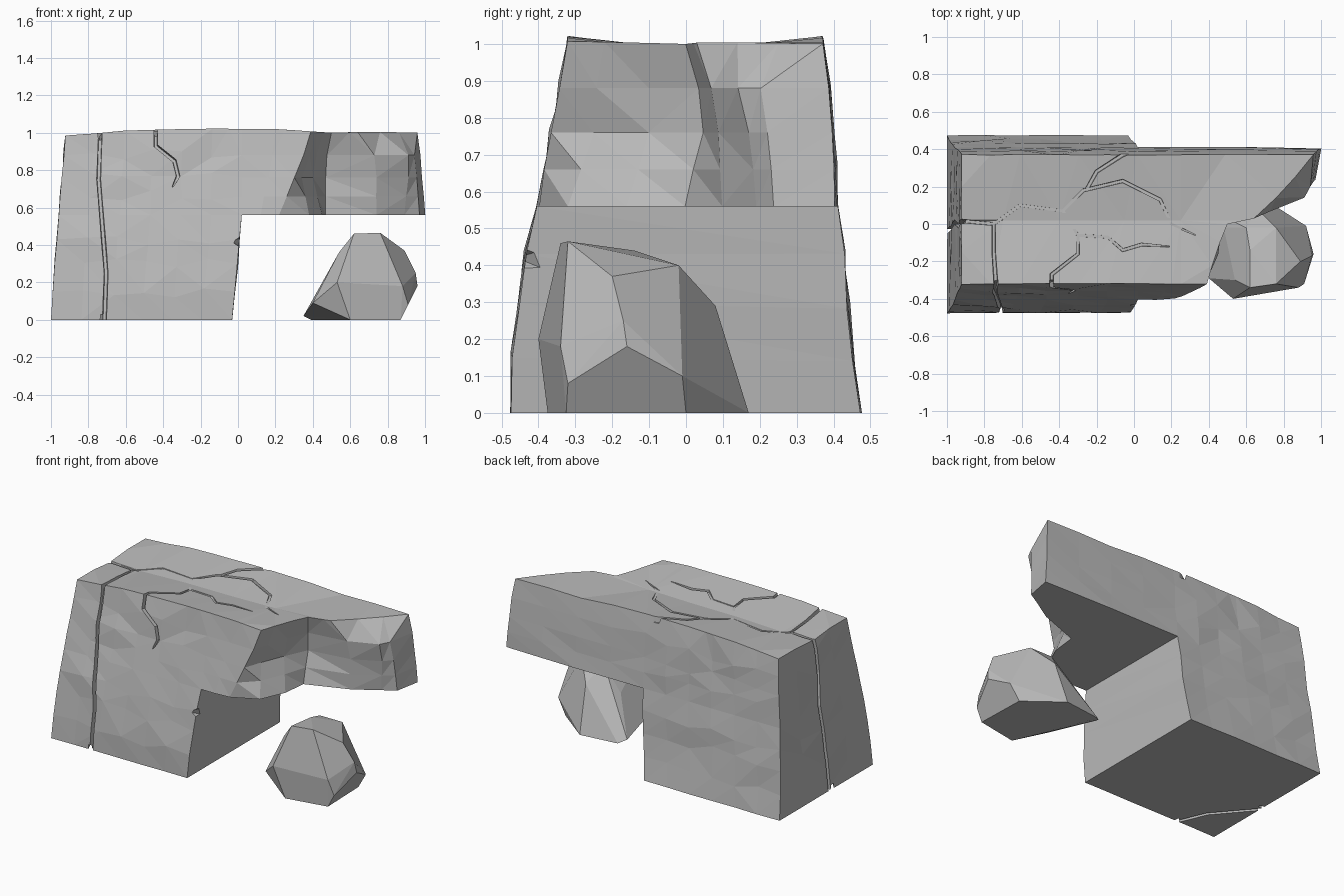
import bpy, bmesh, random
from mathutils import Vector

random.seed(4)
old = bpy.data.objects.get("Cube")
if old:
    bpy.data.objects.remove(old, do_unlink=True)

stone = bpy.data.materials.new("stone_grey")
stone.use_nodes = True
GREY = (0.5, 0.5, 0.5, 1)
stone.diffuse_color = GREY
stone.node_tree.nodes["Principled BSDF"].inputs["Base Color"].default_value = GREY


def make_object(name, bm):
    bmesh.ops.recalc_face_normals(bm, faces=bm.faces[:])
    mesh = bpy.data.meshes.new(name)
    bm.to_mesh(mesh)
    bm.free()
    mesh.materials.append(stone)
    obj = bpy.data.objects.new(name, mesh)
    bpy.context.collection.objects.link(obj)
    return obj


def lerp(a, b, t):
    return a + (b - a) * t


def interp(table, v):
    """Piecewise linear lookup in (key, value) pairs."""
    for (a, p), (b, q) in zip(table, table[1:]):
        if v <= b:
            return lerp(p, q, max(0, (v - a) / (b - a)))
    return table[-1][1]


# Wall profiles: position by height
FRONT = [(0, -.475), (.15, -.47), (.43, -.435), (.56, -.405), (.78, -.36), (1, -.32)]
BACK = [(0, .475), (.15, .452), (.43, .425), (.56, .41), (.85, .392), (1, .37)]
LEFT = [(0, -1), (.3, -.98), (.6, -.955), (1, -.922)]
RIGHT = [(0, -.03), (.56, .02)]
TOP = [(-.92, .985), (-.75, .997), (-.6, 1.012), (-.2, 1.022), (.2, 1.02), (.5, 1.0), (.7, 1.005), (1, 1.0)]

# Outline of the broken-out hollow at four heights, front to back
BITE = [
    (.56, [(.22, -.4), (.38, -.32), (.45, -.16), (.47, 0), (.74, .1), (.89, .19), (.97, .24), (1, .405)]),
    (.76, [(.30, -.365), (.34, -.25), (.4, -.1), (.47, .045), (.74, .09), (.91, .17), (.955, .22), (.985, .395)]),
    (.88, [(.35, -.34), (.385, -.24), (.42, -.1), (.475, .035), (.73, .07), (.91, .14), (.945, .2), (.975, .385)]),
    (1, [(.39, -.32), (.42, -.22), (.46, -.1), (.5, 0), (.64, .03), (.76, .14), (.86, .25), (.96, .37)]),
]


def bite_at(z):
    for (a, p), (b, q) in zip(BITE, BITE[1:]):
        if z <= b:
            t = (z - a) / (b - a)
            return [Vector(u).lerp(Vector(v), t) for u, v in zip(p, q)]


def sag_top(bm):
    """Split the top face into a grid and let its middle sink a little."""
    cuts = [((0, .02, 0), (0, 1, 0))] + [((x, 0, 0), (1, 0, 0)) for x in (-.7, -.4, -.05, .25)]
    for point, normal in cuts:
        top = [f for f in bm.faces if all(v.co.z > .96 for v in f.verts)]
        geom = top + list({e for f in top for e in f.edges}) + list({v for f in top for v in f.verts})
        bmesh.ops.bisect_plane(bm, geom=geom, plane_co=point, plane_no=normal)
    for v in bm.verts:
        if v.co.z > .96 and abs(v.co.y - .02) < .01 and v.co.x < .45:
            v.co.z -= random.uniform(.012, .022)


def ledge_rock():
    bm = bmesh.new()
    levels = [0, .15, .3, .43, .56, .66, .76, .88, 1]
    rings = []
    for z in levels:
        yf, yb, xl, xr = (interp(t, z) for t in (FRONT, BACK, LEFT, RIGHT))
        pts = [(lerp(xr, xl, i / 6), yb) for i in range(6)]
        pts += [(xl, lerp(yb, yf, i / 4)) for i in range(4)]
        pts += [(lerp(xl, xr, i / 6), yf) for i in range(7)]
        base = len(pts)
        if z >= .56:
            bite = bite_at(z)
            pts.append((lerp(xr, bite[0].x, .5), yf))
            pts += [tuple(p) for p in bite]
            pts += [(lerp(bite[-1].x, xr, t), yb) for t in (.25, .5, .75)]
        ring = []
        inner = levels[0] < z < 1 and z != .56
        for i, (x, y) in enumerate(pts):
            j = .008 if inner and i not in (6, 10) and i < base - 1 else .003
            zz = interp(TOP, x) if z == 1 else z
            zj = .03 if j > .005 else 0
            ring.append(bm.verts.new((x + random.uniform(-j, j) * .5, y + random.uniform(-j, j),
                                      zz + random.uniform(-zj, zj))))
        rings.append(ring)
    # Walls, then base, overhang underside and top
    for low, high in zip(rings, rings[1:]):
        n = len(low)
        for i in range(n):
            k = (i + 1) % n
            bm.faces.new((low[i], low[k], high[k], high[i]))
    bm.faces.new(rings[0])
    bm.faces.new(rings[4][base - 1:] + rings[4][:1])
    bm.faces.new(rings[-1])
    sag_top(bm)
    bmesh.ops.triangulate(bm, faces=bm.faces[:])
    return make_object("ledge_rock", bm)


def crack_cutter(path, normal, width=.026, depth=.028, ends=(.5, .2)):
    """Mitred strip following a path, with a narrower floor."""
    n = Vector(normal).normalized()
    pts = [Vector(p) for p in path]
    bm = bmesh.new()
    rows = []
    for i, p in enumerate(pts):
        a = (p - pts[i - 1]).normalized() if i else None
        b = (pts[i + 1] - p).normalized() if i < len(pts) - 1 else None
        t = (a + b) if a and b else (a or b)
        side = t.cross(n).normalized()
        w = width / 2 * (ends[0] if not i else ends[1] if b is None else 1)
        rows.append([bm.verts.new(q) for q in (
            p - side * w * 1.1 + n * .04, p + side * w * 1.1 + n * .04,
            p + side * w * .6 - n * depth, p - side * w * .6 - n * depth)])
    for r, s in zip(rows, rows[1:]):
        for i in range(4):
            k = (i + 1) % 4
            bm.faces.new((r[i], r[k], s[k], s[i]))
    bm.faces.new(rows[0])
    bm.faces.new(rows[-1])
    bmesh.ops.triangulate(bm, faces=bm.faces[:])
    return make_object("crack_cutter", bm)


def cut(target, cutter):
    cutter.hide_render = True
    mod = target.modifiers.new("cut", "BOOLEAN")
    mod.operation = "DIFFERENCE"
    mod.solver = "EXACT"
    mod.object = cutter
    bpy.context.view_layer.objects.active = target
    bpy.ops.object.modifier_apply(modifier=mod.name)
    bpy.data.objects.remove(cutter, do_unlink=True)


rock = ledge_rock()

# Branching cracks across the top
top_paths = [
    [(-.96, .02), (-.75, 0), (-.61, .1), (-.38, .07), (-.27, .18), (-.06, .23), (.14, .13), (.2, 0), (.33, -.06)],
    [(-.38, .07), (-.3, -.06), (-.3, -.16), (-.44, -.27), (-.44, -.36)],
    [(-.3, -.06), (-.14, -.07), (-.06, -.14), (.04, -.11), (.19, -.12)],
    [(-.25, .19), (-.2, .28), (-.06, .37), (.02, .4)],
    [(-.75, .01), (-.75, -.15), (-.735, -.37)],
]
for path in top_paths:
    whole = 1 if abs(path[-1][1]) > .3 else .2
    cut(rock, crack_cutter([(x, y, interp(TOP, x) - .008) for x, y in path], (0, 0, 1), ends=(1, whole)))

# Cracks running down the front, left and underside
for path in ([(-.735, 1.03), (-.745, .75), (-.705, .25), (-.715, -.03)],
             [(-.44, 1.03), (-.44, .93), (-.34, .85), (-.32, .77), (-.35, .71)]):
    cut(rock, crack_cutter([(x, interp(FRONT, z), z) for x, z in path], (0, -1, .16),
                           ends=(1, 1 if path[-1][1] < 0 else .2)))
cut(rock, crack_cutter([(interp(LEFT, z), y, z) for y, z in
                        ((.02, 1.03), (-.01, .75), (.01, .55), (-.02, .3), (-.04, -.03))],
                       (-1, 0, .08), width=.03, ends=(1, 1)))
cut(rock, crack_cutter([(-.715, -.5, 0), (-.8, -.3, 0), (-1.02, -.04, 0)], (0, 0, -1), ends=(1, 1)))

# Small chip in the lower front right edge
chip = bmesh.new()
for p in ((-.04, -.46, .42), (.06, -.5, .5), (.06, -.36, .45), (.05, -.5, .36), (.03, -.36, .38)):
    chip.verts.new(p)
bmesh.ops.convex_hull(chip, input=chip.verts[:])
cut(rock, make_object("chip_cutter", chip))

# Fallen boulder
boulder = bmesh.new()
for p in [(.6, -.375, 0), (.87, -.325, 0), (.86, 0, 0), (.64, .17, 0), (.39, .14, 0),
          (.35, .1, .02), (.4, -.29, .09), (.53, -.4, .2), (.88, -.34, .18), (.96, -.16, .18), (.92, -.01, .1),
          (.91, -.32, .08), (.54, -.3, .36), (.62, -.34, .46), (.76, -.32, .465), (.89, -.2, .37),
          (.95, -.17, .25), (.76, -.02, .4), (.6, -.02, .4), (.62, -.14, .44), (.66, .08, .29), (.48, -.02, .24)]:
    boulder.verts.new(p)
bmesh.ops.convex_hull(boulder, input=boulder.verts[:])
bmesh.ops.dissolve_limit(boulder, angle_limit=.12, verts=boulder.verts[:], edges=boulder.edges[:])
make_object("fallen_boulder", boulder)
